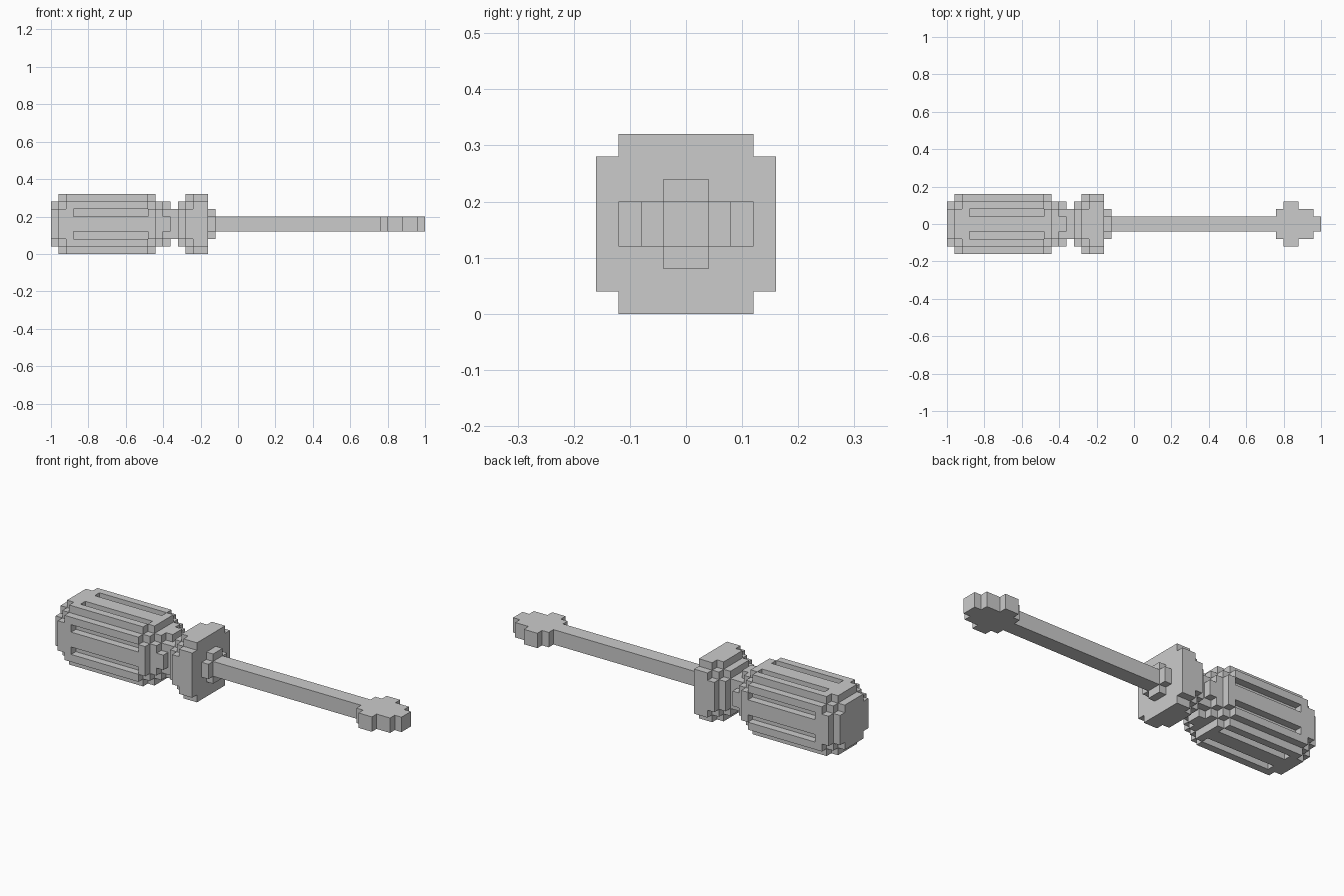
import bpy, bmesh

if "Cube" in bpy.data.objects:
    bpy.data.objects.remove(bpy.data.objects["Cube"])

U = 0.04  # size of one cube cell

# Stepped cross-sections: overlapping boxes (half width, half height) in cells
BODY = [(4, 3), (3, 4)]
BEVEL = [(4, 2), (3, 3), (2, 4)]
BLOCK = [(3, 3)]
CAP = [(3, 2), (2, 3)]
NUB = [(3, 1), (2, 2), (1, 3)]
NECK = [(2, 2)]
COLLAR = [(2, 1), (1, 2)]
ROD = [(1, 1)]


def stack(slices):
    """Cells filled by a run of (x start, x end, section) slices."""
    return {(x, y, z) for a, b, sec in slices for x in range(a, b)
            for w, h in sec for y in range(-w, w) for z in range(-h, h)}


def build(name, cells, solid):
    """Skin the exposed cell sides, then merge the flat regions."""
    bm = bmesh.new()
    cache = {}

    def vert(p):
        if p not in cache:
            cache[p] = bm.verts.new((p[0] * U, p[1] * U, (p[2] + 4) * U))
        return cache[p]

    for c in sorted(cells):
        for ax in range(3):
            for s in (0, 1):
                n = list(c)
                n[ax] += 2 * s - 1
                if tuple(n) in solid:
                    continue
                quad = []
                for i, j in ((0, 0), (1, 0), (1, 1), (0, 1)):
                    p = list(c)
                    p[ax] += s
                    p[(ax + 1) % 3] += i
                    p[(ax + 2) % 3] += j
                    quad.append(vert(tuple(p)))
                bm.faces.new(quad if s else quad[::-1])
    bmesh.ops.dissolve_limit(bm, angle_limit=0.01, verts=bm.verts[:],
                             edges=bm.edges[:])
    me = bpy.data.meshes.new(name)
    bm.to_mesh(me)
    bm.free()
    bpy.context.collection.objects.link(bpy.data.objects.new(name, me))


# Handle with rounded ends
handle = stack([(-25, -24, CAP), (-24, -23, BEVEL), (-23, -12, BODY),
                (-12, -11, BEVEL), (-11, -10, CAP), (-10, -9, NUB)])
# Two grip grooves along each of the four sides
for x in range(-22, -12):
    for lane in (-2, 1):
        for side in (-4, 3):
            handle -= {(x, side, lane), (x, lane, side)}

parts = {
    "handle": handle,
    "neck": stack([(-9, -8, NECK)]),
    "guard": stack([(-8, -7, CAP), (-7, -6, BEVEL), (-6, -4, BODY)]),
    "collar": stack([(-4, -3, COLLAR)]),
    "shaft": stack([(-3, 19, ROD)]),
    # Flat blade widening then tapering to the end
    "blade_tip": stack([(19, 20, [(2, 1)]), (20, 22, [(3, 1)]),
                        (22, 24, [(2, 1)]), (24, 25, ROD)]),
}
solid = set().union(*parts.values())
for name, cells in parts.items():
    build(name, cells, solid)
